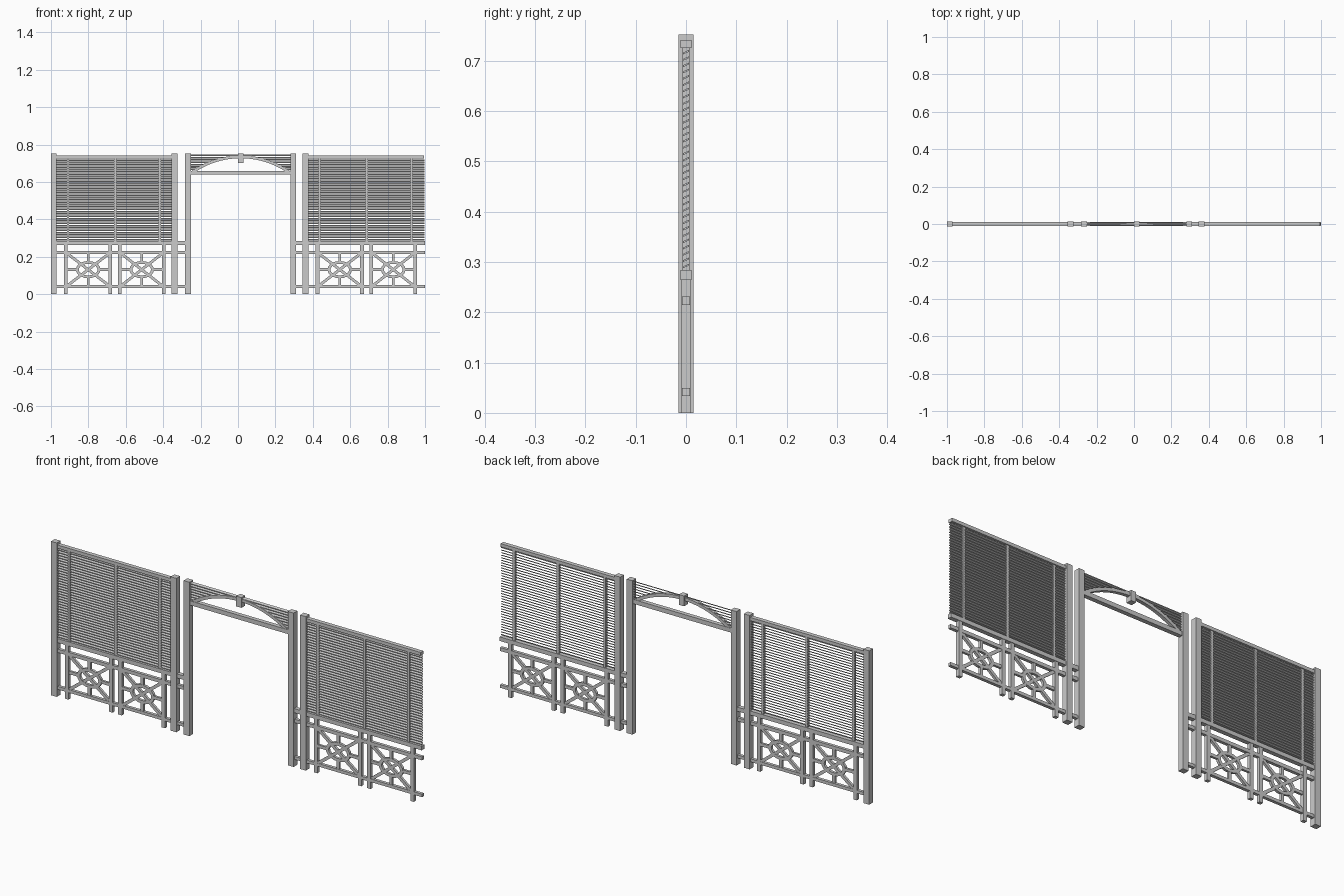
import bpy, bmesh, math
from mathutils import Vector

if "Cube" in bpy.data.objects:
    bpy.data.objects.remove(bpy.data.objects["Cube"])


def prism(bm, profile, hy):
    """Extrude an XZ outline from -hy to +hy."""
    f = [bm.verts.new((x, -hy, z)) for x, z in profile]
    b = [bm.verts.new((x, hy, z)) for x, z in profile]
    bm.faces.new(f)
    bm.faces.new(b[::-1])
    n = len(profile)
    for i in range(n):
        j = (i + 1) % n
        bm.faces.new((f[j], f[i], b[i], b[j]))


def box(bm, x0, x1, z0, z1, hy):
    prism(bm, [(x0, z0), (x1, z0), (x1, z1), (x0, z1)], hy)


def bar(bm, p, q, width, hy):
    p, q = Vector(p), Vector(q)
    d = (q - p).normalized() * width / 2
    n = Vector((-d.y, d.x))
    prism(bm, [p - n, q - n, q + n, p + n], hy)


def band(bm, inner, outer, hy, closed):
    """Curved strip between two XZ polylines."""
    rows = [[bm.verts.new(v) for v in ((a[0], -hy, a[1]), (b[0], -hy, b[1]),
                                       (b[0], hy, b[1]), (a[0], hy, a[1]))]
            for a, b in zip(inner, outer)]
    pairs = list(zip(rows, rows[1:] + rows[:1] if closed else rows[1:]))
    for r, s in pairs:
        for k in range(4):
            m = (k + 1) % 4
            bm.faces.new((r[k], r[m], s[m], s[k]))
    if not closed:
        bm.faces.new(rows[0])
        bm.faces.new(rows[-1][::-1])


def slat(bm, x0, x1, z):
    """Tilted louvre blade, higher at the back."""
    hy, rise, t = 0.0055, 0.0025, 0.0018
    sec = [(-hy, z - rise - t), (hy, z + rise - t), (hy, z + rise + t), (-hy, z - rise + t)]
    a = [bm.verts.new((x0, y, w)) for y, w in sec]
    b = [bm.verts.new((x1, y, w)) for y, w in sec]
    bm.faces.new(a[::-1])
    bm.faces.new(b)
    for i in range(4):
        j = (i + 1) % 4
        bm.faces.new((a[i], a[j], b[j], b[i]))


def finish(bm, name):
    bmesh.ops.recalc_face_normals(bm, faces=bm.faces)
    me = bpy.data.meshes.new(name)
    bm.to_mesh(me)
    bm.free()
    ob = bpy.data.objects.new(name, me)
    bpy.context.collection.objects.link(ob)
    return ob


# Square posts
for i, x in enumerate((-0.985, -0.339, -0.268, 0.295, 0.361)):
    bm = bmesh.new()
    box(bm, x - 0.0155, x + 0.0155, 0, 0.752, 0.0145)
    finish(bm, f"post_{i + 1}")

PITCH = 0.0125

# Two fence sections, the right one repeating the left
for side, off, r0, r1, end in (("left", 0, -0.975, -0.28, -0.35),
                               ("right", 1.345, 0.305, 1.0, 0.997)):
    # Rails
    bm = bmesh.new()
    box(bm, r0, r1, 0.264, 0.284, 0.0105)
    box(bm, r0, r1, 0.214, 0.231, 0.0075)
    box(bm, r0, r1, 0.034, 0.049, 0.0075)
    box(bm, -0.975 + off, -0.35 + off, 0.725, 0.741, 0.0105)
    finish(bm, f"{side}_rails")

    # Louvre blades
    bm = bmesh.new()
    for k in range(35):
        slat(bm, -0.975 + off, end, 0.292 + k * PITCH)
    finish(bm, f"{side}_slats")

    # Thin battens holding the blades
    bm = bmesh.new()
    for x in (-0.909, -0.656, -0.418):
        box(bm, x - 0.006 + off, x + 0.006 + off, 0.28, 0.73, 0.0065)
    finish(bm, f"{side}_battens")

    # Lower uprights
    bm = bmesh.new()
    for x in (-0.92, -0.682, -0.632, -0.398):
        box(bm, x - 0.0095 + off, x + 0.0095 + off, 0, 0.27, 0.0085)
    finish(bm, f"{side}_uprights")

    # Lattice: crossed braces, oval ring and short stubs
    bm = bmesh.new()
    for a, b in ((-0.911, -0.691), (-0.623, -0.407)):
        a, b = a + off, b + off
        z0, z1 = 0.047, 0.216
        cx, cz = (a + b) / 2, (z0 + z1) / 2
        bar(bm, (a, z0), (b, z1), 0.015, 0.006)
        bar(bm, (a, z1), (b, z0), 0.015, 0.0058)
        ang = [2 * math.pi * i / 20 for i in range(20)]
        ring = lambda rx, rz: [(cx + rx * math.cos(t), cz + rz * math.sin(t)) for t in ang]
        band(bm, ring(0.05, 0.031), ring(0.066, 0.046), 0.0062, True)
        bar(bm, (a, cz), (cx - 0.058, cz), 0.015, 0.0056)
        bar(bm, (cx + 0.058, cz), (b, cz), 0.015, 0.0056)
        bar(bm, (cx, z0), (cx, cz - 0.039), 0.015, 0.0056)
        bar(bm, (cx, cz + 0.039), (cx, z1), 0.015, 0.0056)
    finish(bm, f"{side}_lattice")

# Gateway: tie beam, arch, keystone and louvred spandrels
GX, HALF, ZB, RISE = 0.0145, 0.268, 0.655, 0.087
R = (HALF ** 2 + RISE ** 2) / (2 * RISE)
CZ = ZB + RISE - R
bm = bmesh.new()
box(bm, -0.255, 0.282, 0.639, 0.66, 0.0105)
finish(bm, "gate_beam")

bm = bmesh.new()
a0 = math.asin(0.262 / R)
arc = [-a0 + 2 * a0 * i / 20 for i in range(21)]
line = lambda r: [(GX + r * math.sin(t), CZ + r * math.cos(t)) for t in arc]
band(bm, line(R - 0.015), line(R), 0.0085, False)
finish(bm, "gate_arch")

bm = bmesh.new()
box(bm, GX - 0.014, GX + 0.014, 0.702, 0.752, 0.0145)
finish(bm, "gate_keystone")

bm = bmesh.new()
for k in range(7):
    z = 0.668 + k * PITCH
    h = math.sqrt(max(0, (R - 0.005) ** 2 - (z - CZ) ** 2))
    slat(bm, -0.255, GX - h, z)
    slat(bm, GX + h, 0.282, z)
finish(bm, "gate_slats")
